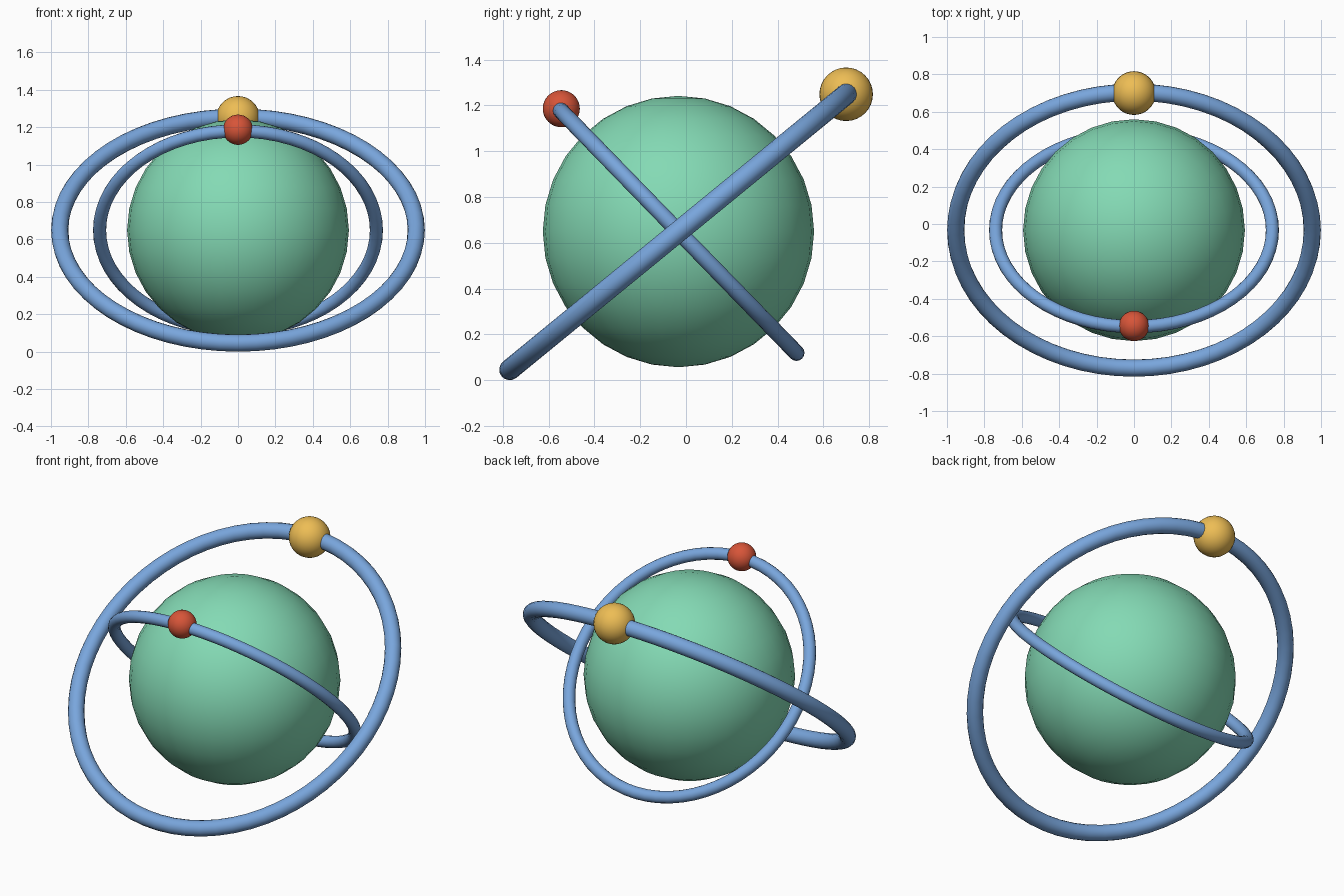
import bpy
from math import radians

if "Cube" in bpy.data.objects:
    bpy.data.objects.remove(bpy.data.objects["Cube"])

CY, CZ = -0.033, 0.649  # shared centre of globe and rings


def material(name, rgb):
    m = bpy.data.materials.new(name)
    m.diffuse_color = (*rgb, 1)
    m.use_nodes = True
    m.node_tree.nodes["Principled BSDF"].inputs["Base Color"].default_value = m.diffuse_color
    return m


def finish(name, mat):
    ob = bpy.context.object
    ob.name = name
    ob.data.materials.append(mat)
    bpy.ops.object.shade_smooth()
    return ob


def ball(name, loc, radius, mat, segments=32, rings=16):
    bpy.ops.mesh.primitive_uv_sphere_add(segments=segments, ring_count=rings,
                                         radius=radius, location=loc)
    return finish(name, mat)


def ring(name, major, minor, tilt, mat):
    bpy.ops.mesh.primitive_torus_add(major_segments=64, minor_segments=16,
                                     major_radius=major, minor_radius=minor,
                                     location=(0, CY, CZ),
                                     rotation=(radians(tilt), 0, 0))
    return finish(name, mat)


green = material("green", (0.23, 0.70, 0.46))
blue = material("blue", (0.19, 0.38, 0.72))
yellow = material("yellow", (0.85, 0.51, 0.09))
red = material("red", (0.68, 0.09, 0.04))

# Central globe
ball("globe", (0, CY, CZ), 0.593, green)

# Two crossed orbit rings
ring("outer_orbit_ring", 0.953, 0.046, 39.3, blue)
ring("inner_orbit_ring", 0.74, 0.035, -45.8, blue)

# Small bodies on the orbits
ball("outer_moon", (0, 0.70, 1.249), 0.117, yellow)
ball("inner_moon", (0, -0.545, 1.186), 0.081, red)
